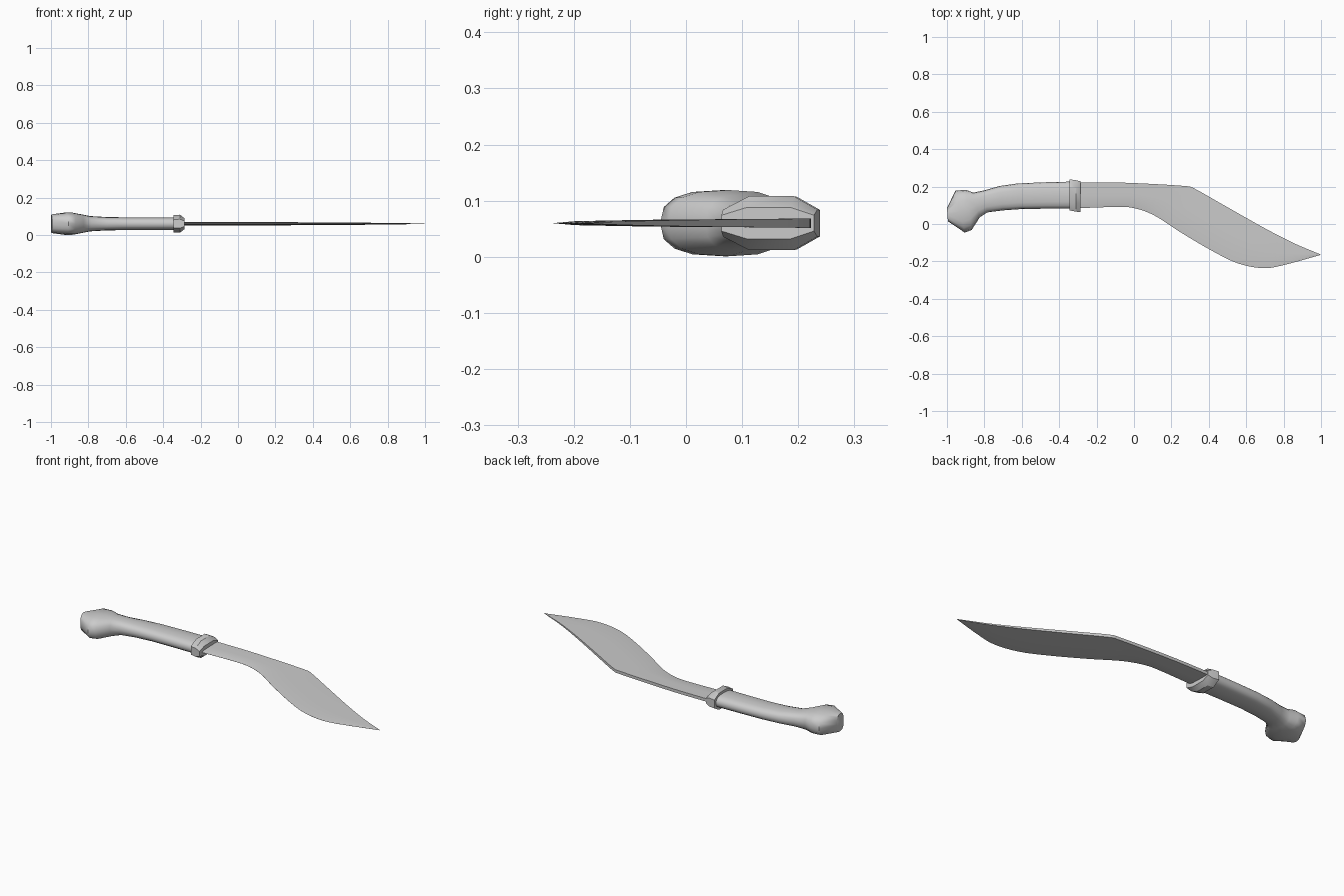
import bpy, bmesh, math
from mathutils import Vector

if "Cube" in bpy.data.objects:
    bpy.data.objects.remove(bpy.data.objects["Cube"])

ZC = 0.06  # mid-plane of the knife


def loft(name, rings, angle, cap=True):
    """Skin a list of equal-sized closed rings into one object."""
    bm = bmesh.new()
    vs = [[bm.verts.new(p) for p in r] for r in rings]
    n = len(rings[0])
    for a, b in zip(vs, vs[1:]):
        for i in range(n):
            j = (i + 1) % n
            bm.faces.new((a[i], a[j], b[j], b[i]))
    if cap:
        bm.faces.new(vs[0])
        bm.faces.new(vs[-1])
    bmesh.ops.remove_doubles(bm, verts=bm.verts, dist=0.00005)
    bmesh.ops.recalc_face_normals(bm, faces=bm.faces)
    me = bpy.data.meshes.new(name)
    bm.to_mesh(me)
    bm.free()
    ob = bpy.data.objects.new(name, me)
    bpy.context.collection.objects.link(ob)
    bpy.ops.object.select_all(action='DESELECT')
    bpy.context.view_layer.objects.active = ob
    ob.select_set(True)
    bpy.ops.object.shade_smooth_by_angle(angle=math.radians(angle))
    return ob


def section(top, bottom, half_z, profile):
    """Place a unit (u, w) profile between two outline points."""
    t, b = Vector((*top, ZC)), Vector((*bottom, ZC))
    mid, half = (t + b) / 2, (t - b) / 2
    return [mid + half * u + Vector((0, 0, half_z * w)) for u, w in profile]


def spline(pts, count):
    """Catmull-Rom samples through 2D points, evenly spread per span."""
    p = [Vector(q) for q in pts]
    p = [2 * p[0] - p[1]] + p + [2 * p[-1] - p[-2]]
    out = []
    for k in range(1, len(p) - 2):
        a, b, c, d = p[k - 1:k + 3]
        for s in range(count):
            t = s / count
            out.append(0.5 * (2 * b + (c - a) * t + (2 * a - 5 * b + 4 * c - d) * t * t
                              + (3 * b - a - 3 * c + d) * t ** 3))
    return out + [p[-2]]


def signed_pow(v, e):
    return math.copysign(abs(v) ** e, v)


# Handle with flared pommel: top point, bottom point, half thickness
rounded = [(signed_pow(math.cos(a), 0.75), signed_pow(math.sin(a), 0.75))
           for a in (2 * math.pi * i / 16 for i in range(16))]
stations = [
    ((-1.0, 0.085), (-0.995, 0.015), 0.050),
    ((-0.955, 0.178), (-0.905, -0.046), 0.059),
    ((-0.90, 0.183), (-0.868, -0.032), 0.059),
    ((-0.86, 0.168), (-0.825, 0.035), 0.051),
    ((-0.80, 0.180), (-0.785, 0.062), 0.041),
    ((-0.72, 0.203), (-0.70, 0.073), 0.036),
    ((-0.62, 0.217), (-0.60, 0.080), 0.034),
    ((-0.48, 0.223), (-0.47, 0.082), 0.034),
    ((-0.32, 0.227), (-0.32, 0.082), 0.034),
]
loft("handle", [section(*s, rounded) for s in stations], 50)

# Guard: chamfered octagonal collar, front narrowed in thickness
octagon = [(1, -.5), (1, .5), (.5, 1), (-.45, 1), (-1, .5), (-1, -.5), (-.45, -1), (.5, -1)]
guard = [
    ((-0.345, 0.239), (-0.345, 0.073), 0.047),
    ((-0.31, 0.234), (-0.31, 0.066), 0.048),
    ((-0.285, 0.228), (-0.285, 0.063), 0.028),
]
loft("guard", [section(*s, octagon) for s in guard], 30)

# Blade: angled spine, recurved belly, thick back tapering to the edge
spine = spline([(-0.31, 0.222), (-0.1, 0.222), (0.1, 0.214), (0.27, 0.203), (0.32, 0.191),
                (0.45, 0.118), (0.58, 0.044), (0.72, -0.034), (0.86, -0.105), (0.998, -0.163)], 4)
edge = spline([(-0.31, 0.084), (-0.1, 0.091), (0.0, 0.085), (0.11, 0.045), (0.25, -0.045),
               (0.42, -0.145), (0.56, -0.212), (0.70, -0.236), (0.83, -0.212), (0.998, -0.165)], 4)
blade_profile = [(1, 1), (0, .9), (-.65, .65), (-1, 0.03), (-1, -0.03), (-.65, -.65), (0, -.9), (1, -1)]
rings = []
for i, (s, e) in enumerate(zip(spine, edge)):
    f = i / (len(spine) - 1)
    rings.append(section(s, e, 0.0085 * (1 - 0.85 * f ** 3), blade_profile))
loft("blade", rings, 30)
